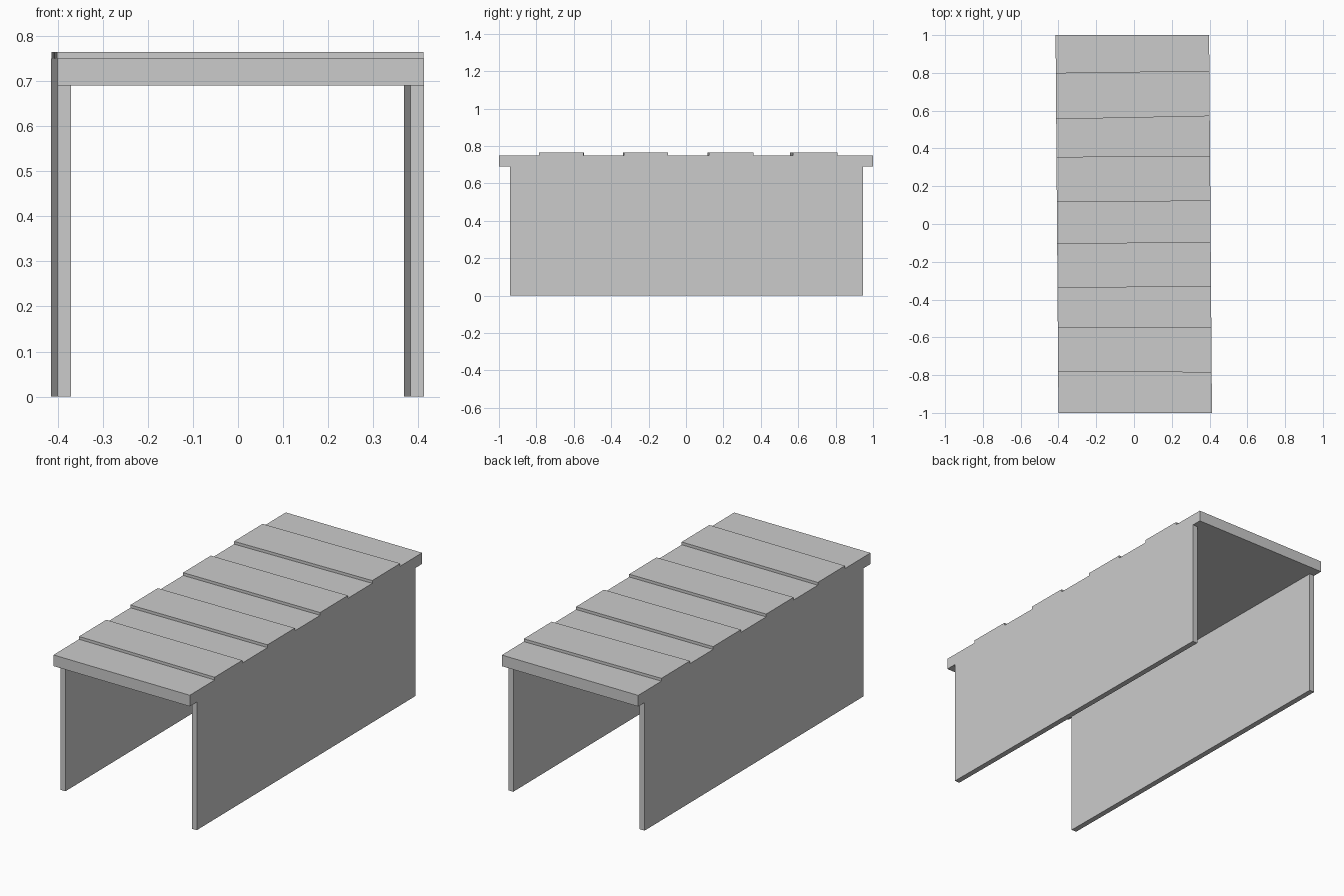
import bpy

if "Cube" in bpy.data.objects:
    bpy.data.objects.remove(bpy.data.objects["Cube"])

SKEW = -0.0076          # the bench leans slightly sideways along its length
LOW, HIGH, UNDER = 0.75, 0.765, 0.69


def prism(name, left, right, x_left, x_right):
    """Solid between two (y, z) profiles on slightly skewed side planes."""
    n = len(left)
    verts = [(x_left + SKEW * y, y, z) for y, z in left]
    verts += [(x_right + SKEW * y, y, z) for y, z in right]
    faces = [tuple(reversed(range(n))), tuple(range(n, 2 * n))]
    faces += [(i, (i + 1) % n, n + (i + 1) % n, n + i) for i in range(n)]
    mesh = bpy.data.meshes.new(name)
    mesh.from_pydata(verts, [], faces)
    obj = bpy.data.objects.new(name, mesh)
    bpy.context.collection.objects.link(obj)
    return obj


def stepped_profile(steps):
    """Top outline: alternating low and raised planks."""
    pts = [(-1, UNDER), (1, UNDER), (1, LOW)]
    for i, y in enumerate(reversed(steps)):
        pts += [(y, LOW), (y, HIGH)] if i % 2 == 0 else [(y, HIGH), (y, LOW)]
    return pts + [(-1, LOW)]


# Planked top, joints slightly uneven from side to side
left_steps = [-0.78, -0.546, -0.338, -0.102, 0.116, 0.355, 0.555, 0.80]
right_steps = [-0.786, -0.548, -0.331, -0.096, 0.122, 0.361, 0.571, 0.811]
prism("plank_top", stepped_profile(left_steps), stepped_profile(right_steps),
      -0.4076, 0.4052)

# Side panels that act as legs
panel = [(-0.94, 0), (0.945, 0), (0.945, UNDER), (-0.94, UNDER)]
for name, x0, x1 in (("left_panel", -0.4076, -0.378),
                     ("right_panel", 0.3755, 0.4052)):
    prism(name, panel, panel, x0, x1)
